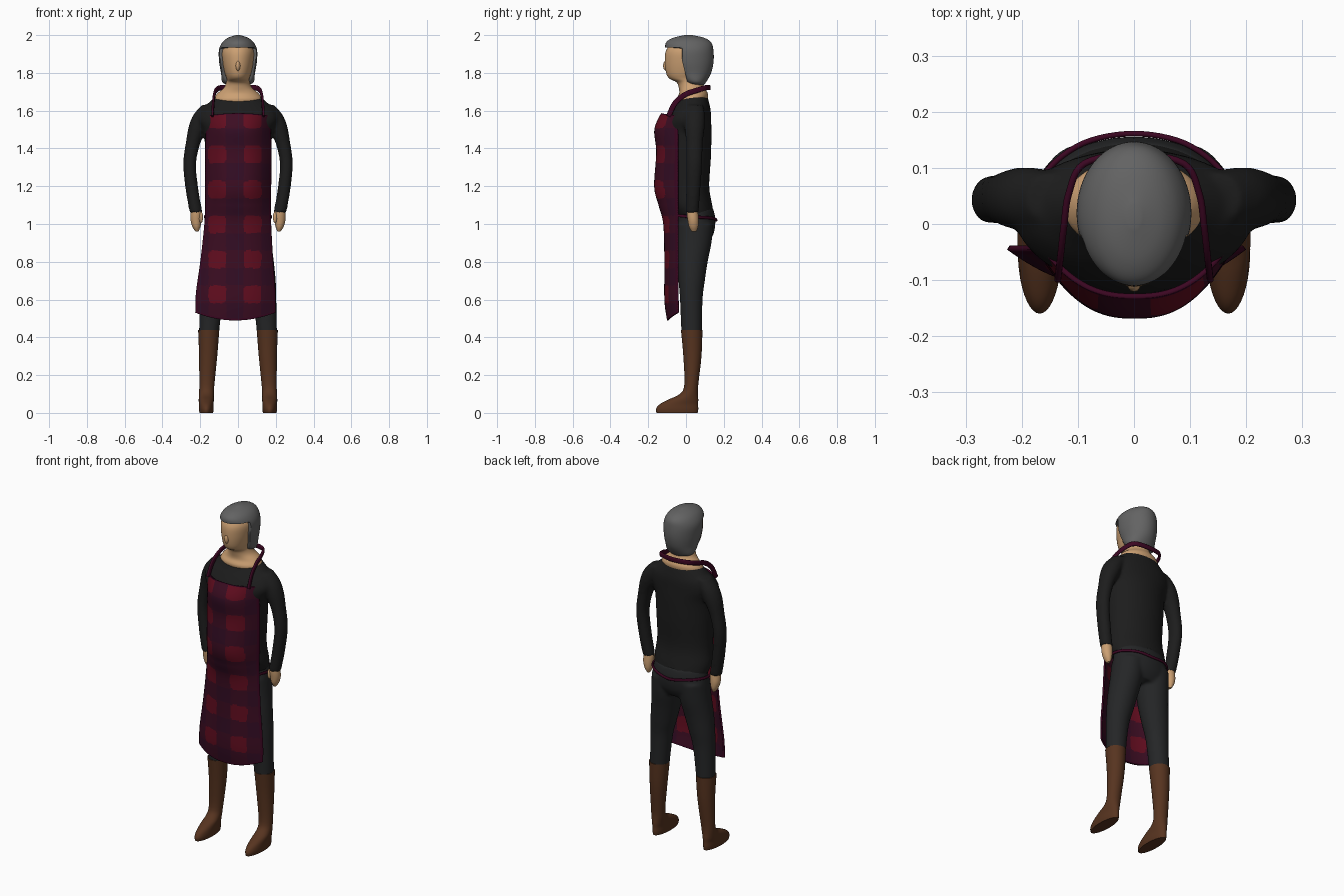
import bpy, bmesh, math
from mathutils import Vector

if "Cube" in bpy.data.objects:
    bpy.data.objects.remove(bpy.data.objects["Cube"])


def material(name, r, g, b):
    m = bpy.data.materials.new(name)
    m.diffuse_color = (r, g, b, 1)
    m.use_nodes = True
    m.node_tree.nodes["Principled BSDF"].inputs["Base Color"].default_value = m.diffuse_color
    return m


SKIN = material("skin", 0.60, 0.35, 0.17)
HAIR = material("grey hair", 0.125, 0.125, 0.125)
SHIRT = material("black shirt", 0.012, 0.012, 0.012)
PANTS = material("charcoal trousers", 0.018, 0.019, 0.020)
BOOT = material("brown leather", 0.095, 0.034, 0.014)
CLOTH = material("dark plum cloth", 0.034, 0.004, 0.018)
BAND = material("maroon band", 0.045, 0.004, 0.016)
CHECK = material("red check", 0.125, 0.004, 0.014)
TRIM = material("plum trim", 0.045, 0.002, 0.016)


def spline(rows, n):
    """Smoothly resample a table of rows, n steps between neighbours."""
    rows = [Vector(r) for r in rows]
    out = []
    for i in range(len(rows) - 1):
        p1, p2 = rows[i], rows[i + 1]
        p0, p3 = rows[max(i - 1, 0)], rows[min(i + 2, len(rows) - 1)]
        for k in range(n):
            t = k / n
            out.append(0.5 * (2 * p1 + (p2 - p0) * t + (2 * p0 - 5 * p1 + 4 * p2 - p3) * t * t
                              + (3 * p1 - p0 - 3 * p2 + p3) * t ** 3))
    return out + [rows[-1]]


def loft(bm, rows, side=1, front=None, seg=40, n=4):
    """Skin over horizontal ellipses given as (z, cx, cy, rx, ry)."""
    rings = []
    for z, cx, cy, rx, ry in spline(rows, n):
        lim = front(z) if front else -9
        rings.append([bm.verts.new((side * (cx + rx * math.cos(a)), max(cy + ry * math.sin(a), lim), z))
                      for a in (2 * math.pi * k / seg for k in range(seg))])
    for a, b in zip(rings, rings[1:]):
        for k in range(seg):
            j = (k + 1) % seg
            bm.faces.new((a[k], a[j], b[j], b[k]))
    bm.faces.new(rings[0])
    bm.faces.new(rings[-1])


def ball(bm, c, s):
    geo = bmesh.ops.create_uvsphere(bm, u_segments=16, v_segments=10, radius=1)
    for v in geo["verts"]:
        v.co = Vector((c[i] + v.co[i] * s[i] for i in range(3)))


def finish(bm, name, mats, blend=False, angle=45):
    bmesh.ops.recalc_face_normals(bm, faces=bm.faces)
    me = bpy.data.meshes.new(name)
    bm.to_mesh(me)
    bm.free()
    ob = bpy.data.objects.new(name, me)
    bpy.context.collection.objects.link(ob)
    for m in mats:
        me.materials.append(m)
    bpy.ops.object.select_all(action='DESELECT')
    ob.select_set(True)
    bpy.context.view_layer.objects.active = ob
    bpy.ops.object.shade_smooth_by_angle(angle=math.radians(angle))
    if blend:  # fuse overlapping lofts into one smooth skin
        r = ob.modifiers.new("fuse", 'REMESH')
        r.mode, r.voxel_size, r.use_smooth_shade = 'VOXEL', 0.009, True
        s = ob.modifiers.new("soften", 'SMOOTH')
        s.factor, s.iterations = 0.5, 6
    return ob


# shirt: torso and both sleeves
bm = bmesh.new()
loft(bm, [(1.04, 0, .045, .160, .105), (1.10, 0, .022, .174, .117), (1.20, 0, .008, .167, .115),
          (1.35, 0, .005, .172, .127), (1.48, 0, .005, .182, .130), (1.55, 0, .012, .212, .121),
          (1.60, 0, .025, .200, .106), (1.64, 0, .035, .158, .088), (1.68, 0, .040, .112, .072)])
for s in (-1, 1):
    loft(bm, [(1.06, .222, .033, .034, .034), (1.18, .243, .038, .034, .038), (1.32, .256, .043, .034, .042),
              (1.44, .235, .045, .040, .045), (1.52, .206, .045, .054, .055), (1.58, .180, .045, .055, .055),
              (1.63, .150, .045, .040, .045)], s)
finish(bm, "shirt", [SHIRT], True)

# trousers: hips and both legs
bm = bmesh.new()
loft(bm, [(1.08, 0, .045, .158, .100), (1.02, 0, .050, .168, .106), (.95, 0, .047, .172, .100),
          (.90, 0, .045, .150, .075)])
for s in (-1, 1):
    loft(bm, [(1.0, .086, .050, .083, .095), (.90, .092, .043, .086, .092), (.80, .108, .033, .082, .082),
              (.70, .126, .030, .074, .070), (.60, .141, .028, .062, .060), (.40, .155, .030, .052, .054)], s)
finish(bm, "trousers", [PANTS], True)

# boots
bm = bmesh.new()
for s in (-1, 1):
    loft(bm, [(.44, .155, .030, .056, .057), (.30, .158, .034, .048, .048), (.15, .165, .028, .040, .037),
              (.10, .167, .015, .039, .048), (.07, .168, -.015, .040, .080), (.045, .168, -.038, .039, .102),
              (.02, .168, -.047, .039, .112), (0, .168, -.047, .036, .109)], s)
finish(bm, "boots", [BOOT])

# hands with thumbs
bm = bmesh.new()
for s in (-1, 1):
    loft(bm, [(1.10, .222, .033, .024, .026), (1.06, .221, .034, .030, .030), (1.02, .222, .038, .029, .029),
              (.985, .220, .040, .021, .024), (.96, .217, .042, .008, .012)], s)
    ball(bm, (s * .196, .018, 1.035), (.011, .012, .03))
finish(bm, "hands", [SKIN])

# head, neck and nose
bm = bmesh.new()
loft(bm, [(1.62, 0, .030, .110, .065), (1.66, 0, .032, .126, .082), (1.69, 0, .040, .110, .076),
          (1.72, 0, .030, .076, .068), (1.75, 0, .020, .062, .070), (1.77, 0, .000, .060, .088),
          (1.80, 0, .000, .070, .105), (1.86, 0, .008, .083, .120), (1.92, 0, .012, .085, .117),
          (1.97, 0, .015, .055, .080)])
ball(bm, (0, -.104, 1.838), (.013, .017, .028))
finish(bm, "head", [SKIN], angle=70)


# hair: cap with an open face
def hairline(z):
    if z >= 1.933:
        return -9
    return -.02 + max(0, 1.86 - z) * .25


bm = bmesh.new()
loft(bm, [(1.735, 0, .060, .045, .032), (1.75, 0, .050, .082, .056), (1.80, 0, .035, .090, .098),
          (1.86, 0, .022, .100, .124), (1.92, 0, .018, .101, .127), (1.96, 0, .014, .084, .120),
          (1.985, 0, .014, .055, .084), (2.0, 0, .014, .012, .02)], front=hairline, seg=64, n=6)
finish(bm, "hair", [HAIR])

# apron: curved sheet of (z, centre y, left x, right x), checks set by position
bm = bmesh.new()
rows = spline([(1.585, -.128, -.162, .165), (1.50, -.163, -.166, .170), (1.38, -.153, -.170, .174),
               (1.20, -.164, -.170, .172), (1.10, -.141, -.170, .170), (1.0, -.116, -.174, .172),
               (.80, -.110, -.194, .182), (.60, -.110, -.220, .196), (.49, -.096, -.224, .196)], 24)
NU = 72
grid = []
for z, yc, xl, xr in rows:
    line = []
    for k in range(NU + 1):
        u = 2 * k / NU - 1
        x = (xl + xr) / 2 + u * (xr - xl) / 2
        lift = .04 * u * u * max(0, (1.2 - z) / .7) - .012 * u * u * max(0, (z - 1.5) / .085)
        line.append(bm.verts.new((x, yc + (-.042 - yc) * abs(u) ** 2.5, z + lift)))
    grid.append(line)
for i in range(len(grid) - 1):
    for k in range(NU):
        f = bm.faces.new((grid[i][k], grid[i][k + 1], grid[i + 1][k + 1], grid[i + 1][k]))
        c = f.calc_center_median()
        dx = min(abs(c.x + .108), abs(c.x - .076)) / .046
        dz = min(abs(c.z - (1.553 - .185 * r)) for r in range(6)) / .047
        if k < 2 or k >= NU - 2 or i < 3 or i > len(grid) - 6:
            f.material_index = 3
        elif dx ** 5 + dz ** 5 < 1:
            f.material_index = 2
        elif dx < 1 or dz < 1:
            f.material_index = 1
        f.smooth = True
apron = finish(bm, "apron", [CLOTH, BAND, CHECK, TRIM])
mod = apron.modifiers.new("thickness", 'SOLIDIFY')
mod.thickness, mod.offset = 0.009, 0


# neck strap and waist tie
def strap(name, half, depth, extrude):
    pts = half + [(-x, y, z) for x, y, z in reversed(half[:-1])]
    cu = bpy.data.curves.new(name, 'CURVE')
    cu.dimensions, cu.twist_mode = '3D', 'Z_UP'
    cu.bevel_depth, cu.extrude, cu.bevel_resolution, cu.use_fill_caps = depth, extrude, 2, True
    path = spline(pts, 6)
    sp = cu.splines.new('POLY')
    sp.points.add(len(path) - 1)
    for p, v in zip(sp.points, path):
        p.co = (*v, 1)
    cu.materials.append(TRIM)
    bpy.context.collection.objects.link(bpy.data.objects.new(name, cu))


strap("neck_strap", [(-.135, -.092, 1.57), (-.131, -.058, 1.64), (-.125, -.005, 1.685), (-.116, .055, 1.707),
                     (-.088, .108, 1.722), (0, .124, 1.722)], .006, .008)
strap("waist_tie", [(-.165, -.045, 1.045), (-.176, .04, 1.037), (-.155, .095, 1.035), (-.09, .144, 1.03),
                    (0, .161, 1.02)], .005, .003)
